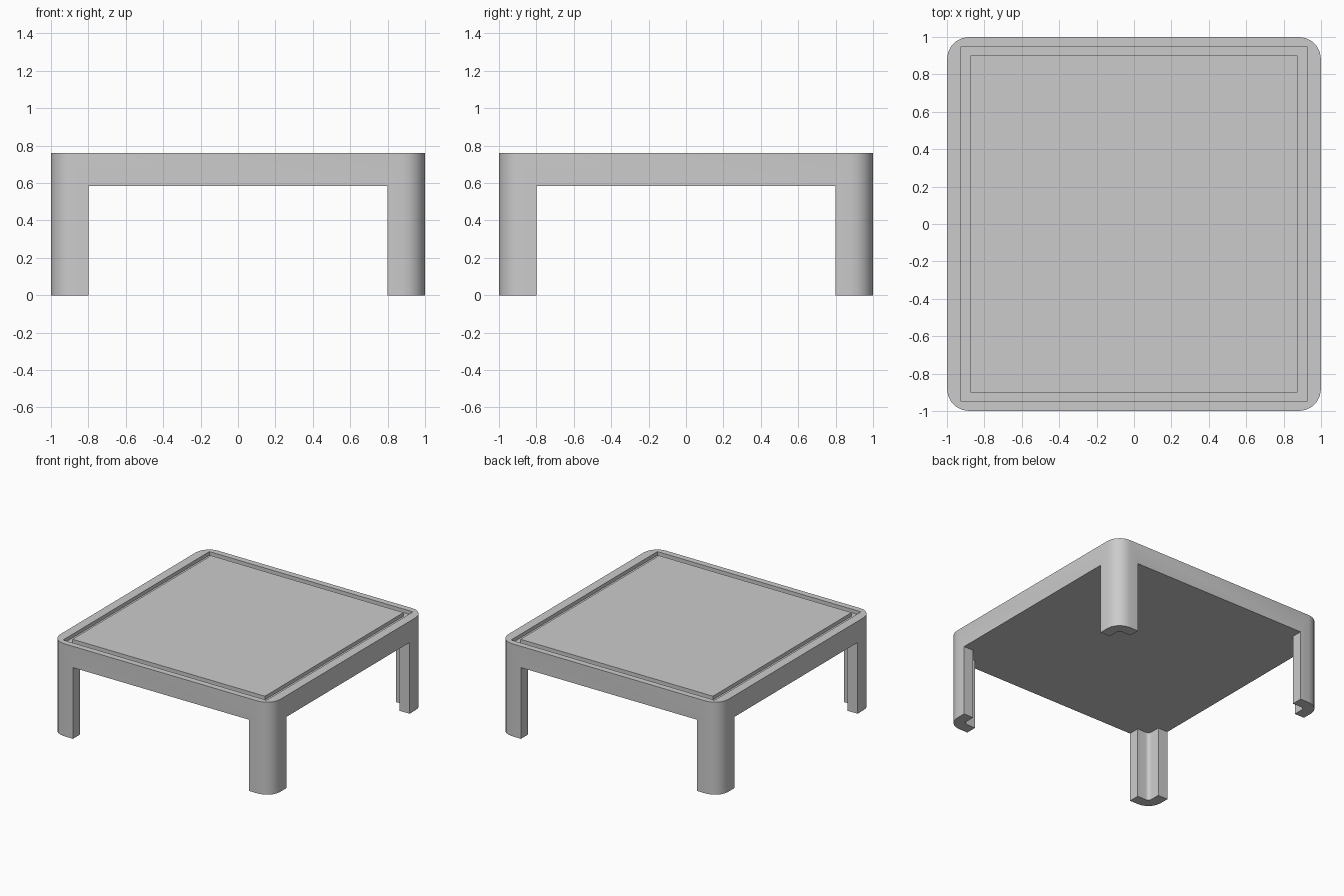
import bpy, bmesh, math

if "Cube" in bpy.data.objects:
    bpy.data.objects.remove(bpy.data.objects["Cube"])

HEIGHT, UNDERSIDE, GROOVE_FLOOR = 0.76, 0.585, 0.73


def block(name, hx, hy, z0, z1, radius=0.0, segments=5):
    """Centred block with half sizes hx, hy and optionally rounded upright edges."""
    bm = bmesh.new()
    bmesh.ops.create_cube(bm, size=2)
    for v in bm.verts:
        v.co = (v.co.x * hx, v.co.y * hy, z1 if v.co.z > 0 else z0)
    if radius:
        upright = [e for e in bm.edges
                   if abs(e.verts[0].co.z - e.verts[1].co.z) > 0.01]
        bmesh.ops.bevel(bm, geom=upright, offset=radius, segments=segments,
                        profile=0.5, affect='EDGES')
    mesh = bpy.data.meshes.new(name)
    bm.to_mesh(mesh)
    bm.free()
    obj = bpy.data.objects.new(name, mesh)
    bpy.context.collection.objects.link(obj)
    return obj


# Table body: one rounded block, carved into slab and legs
body = block("table_body", 1, 1, 0, HEIGHT, radius=0.12)

cutters = [
    block("side_opening_x", 0.8, 1.5, -0.5, UNDERSIDE),
    block("side_opening_y", 1.5, 0.8, -0.5, UNDERSIDE),
    # hollow behind the legs, leaving them L-shaped
    block("leg_hollow", 0.91, 0.91, -0.5, UNDERSIDE, radius=0.03),
    # recess in the top that leaves the rim
    block("top_recess", 0.925, 0.95, GROOVE_FLOOR, 1.0),
]
bpy.context.view_layer.objects.active = body
body.select_set(True)
for cutter in cutters:
    mod = body.modifiers.new(cutter.name, 'BOOLEAN')
    mod.operation = 'DIFFERENCE'
    mod.solver = 'EXACT'
    mod.object = cutter
    bpy.ops.object.modifier_apply(modifier=mod.name)
    bpy.data.objects.remove(cutter)

bpy.ops.object.shade_smooth_by_angle(angle=math.radians(30))

# Inset panel: flush with the rim, a groove all round it
block("top_panel", 0.875, 0.90, GROOVE_FLOOR, HEIGHT)
